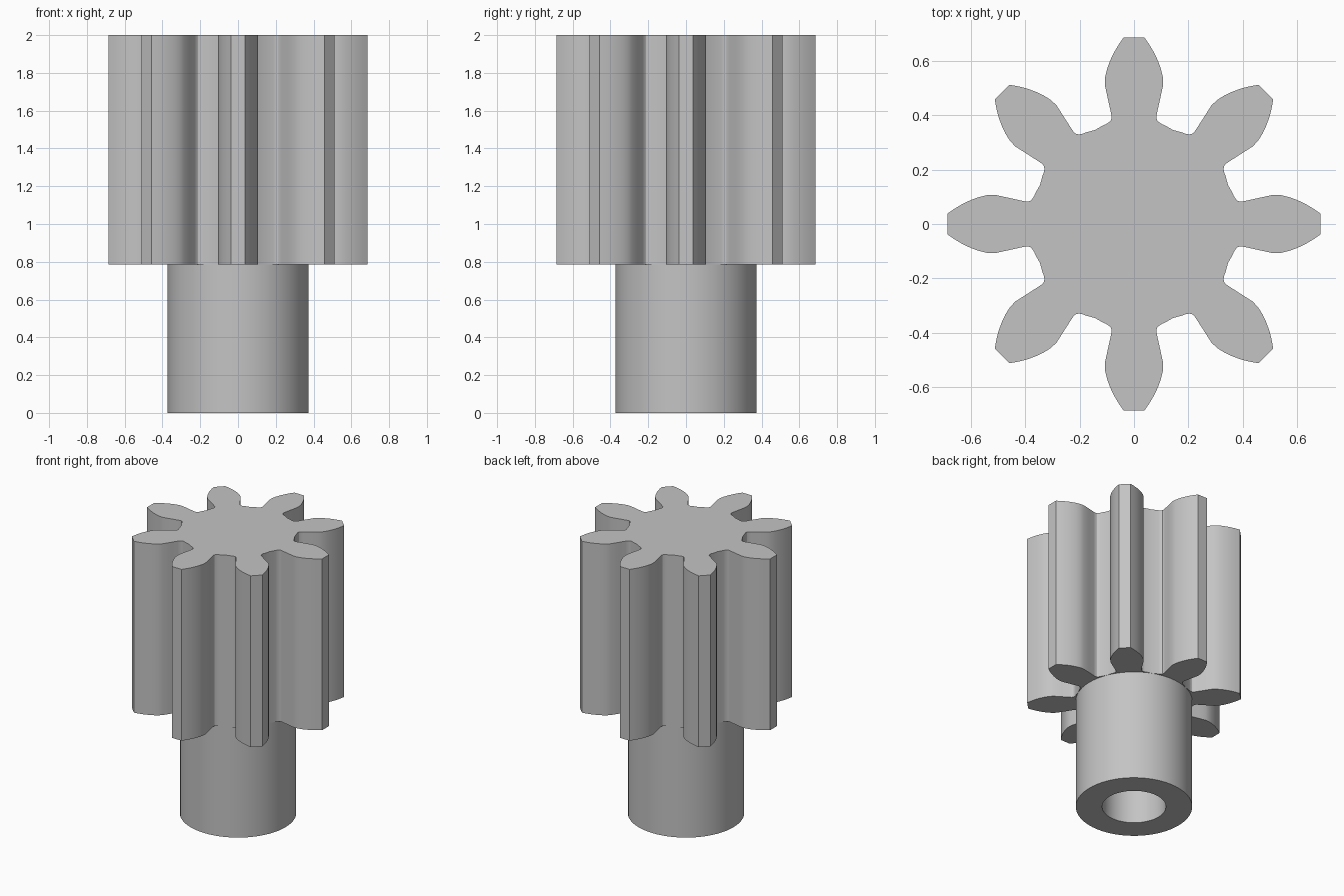
import bpy, bmesh
from math import cos, sin, pi, radians

cube = bpy.data.objects.get("Cube")
if cube:
    bpy.data.objects.remove(cube, do_unlink=True)

TEETH, TOP, SHOULDER = 8, 2.0, 0.785
SHAFT_R, BORE_R, BORE_DEPTH = 0.374, 0.205, 0.785

steel = bpy.data.materials.new("grey steel")
steel.use_nodes = True
grey = (0.55, 0.55, 0.55, 1)
steel.diffuse_color = grey
steel.node_tree.nodes["Principled BSDF"].inputs["Base Color"].default_value = grey


def finish(name, bm, angle):
    bmesh.ops.recalc_face_normals(bm, faces=bm.faces)
    mesh = bpy.data.meshes.new(name)
    bm.to_mesh(mesh)
    bm.free()
    mesh.materials.append(steel)
    obj = bpy.data.objects.new(name, mesh)
    bpy.context.collection.objects.link(obj)
    bpy.ops.object.select_all(action="DESELECT")
    obj.select_set(True)
    bpy.context.view_layer.objects.active = obj
    bpy.ops.object.shade_smooth_by_angle(angle=radians(angle))
    return obj


# Half tooth: (distance from axis, half width), root fillet to tip
flank = [(0.362, 0.115), (0.367, 0.103), (0.374, 0.092), (0.383, 0.084),
         (0.394, 0.082), (0.41, 0.085), (0.46, 0.096), (0.51, 0.107),
         (0.54, 0.106), (0.57, 0.099), (0.60, 0.088), (0.63, 0.074),
         (0.66, 0.056), (0.686, 0.038)]
tooth = [(r, -w) for r, w in flank] + [(r, w) for r, w in reversed(flank)]

# Toothed body: tooth outline repeated round the axis and extruded
bm = bmesh.new()
outline = []
for i in range(TEETH):
    a = 2 * pi * i / TEETH
    for r, w in tooth:
        outline.append(bm.verts.new((r * cos(a) - w * sin(a), r * sin(a) + w * cos(a), SHOULDER)))
    # Root arc midpoint between neighbouring teeth
    mid = a + pi / TEETH
    outline.append(bm.verts.new((SHAFT_R * cos(mid), SHAFT_R * sin(mid), SHOULDER)))
base = bm.faces.new(outline)
lift = bmesh.ops.extrude_face_region(bm, geom=[base], use_keep_orig=True)
top_verts = [g for g in lift["geom"] if isinstance(g, bmesh.types.BMVert)]
bmesh.ops.translate(bm, verts=top_verts, vec=(0, 0, TOP - SHOULDER))
finish("gear_teeth", bm, 28)

# Shaft with a blind bore: a profile spun round the axis
bm = bmesh.new()
profile = [(SHAFT_R, SHOULDER + 0.005), (SHAFT_R, 0), (BORE_R, 0), (BORE_R, BORE_DEPTH), (0, BORE_DEPTH)]
verts = [bm.verts.new((r, 0, z)) for r, z in profile]
edges = [bm.edges.new(pair) for pair in zip(verts, verts[1:])]
bmesh.ops.spin(bm, geom=verts + edges, cent=(0, 0, 0), axis=(0, 0, 1), angle=2 * pi, steps=64)
bmesh.ops.remove_doubles(bm, verts=bm.verts, dist=0.0005)
finish("shaft", bm, 30)
